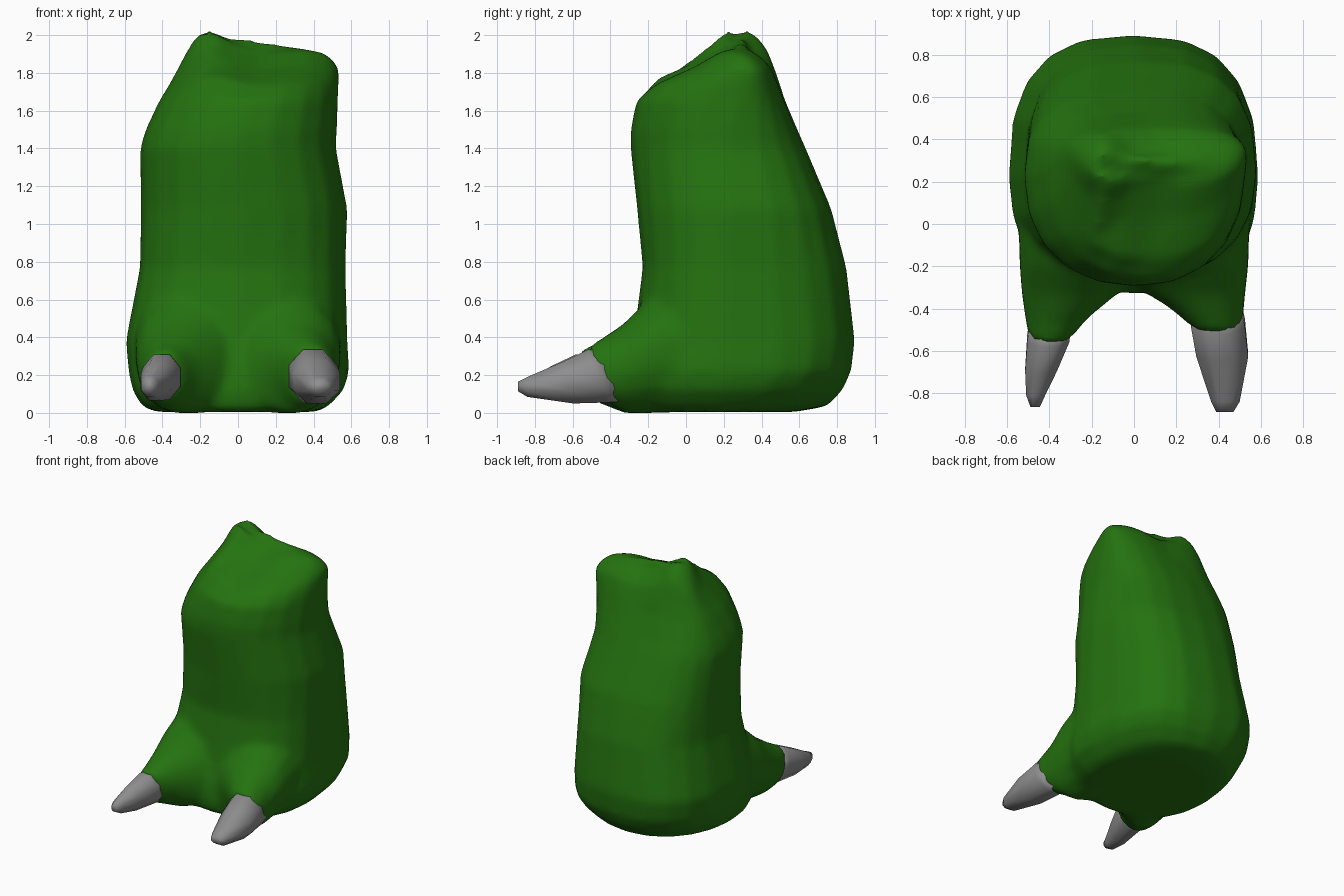
import bpy, bmesh, math


def material(name, rgb):
    m = bpy.data.materials.new(name)
    m.diffuse_color = (*rgb, 1)
    return m


GREEN = material("green skin", (0.018, 0.17, 0.005))
GREY = material("grey claw", (0.27, 0.27, 0.27))


def rounded(angle, power):
    c, s = math.cos(angle), math.sin(angle)
    f = lambda v: math.copysign(abs(v) ** (2 / power), v)
    return f(c), f(s)


def skin(bm, loops):
    """Close a list of point loops into a solid."""
    n = len(loops[0])
    loops = [[bm.verts.new(p) for p in loop] for loop in loops]
    faces = [bm.faces.new(loops[0]), bm.faces.new(loops[-1])]
    for a, b in zip(loops, loops[1:]):
        for i in range(n):
            j = (i + 1) % n
            faces.append(bm.faces.new((a[i], a[j], b[j], b[i])))
    bmesh.ops.recalc_face_normals(bm, faces=faces)


def leg_loop(z, x0, x1, y0, yc, y1, front, back, sides=20):
    """Level section: widest at yc, with its own front and back roundness."""
    loop = []
    for i in range(sides):
        a = 2 * math.pi * i / sides
        u, v = rounded(a, front if math.sin(a) < 0 else back)
        x = (x0 + x1) / 2 + (x1 - x0) / 2 * u
        y = yc + v * (y1 - yc if v > 0 else yc - y0)
        # two humps on the top
        hump = 0.15 * math.exp(-((x + 0.15) / 0.12) ** 2)
        hump += 0.04 * math.exp(-((x - 0.31) / 0.17) ** 2)
        loop.append((x, y, z + hump * min(1, max(0, (z - 1.62) / 0.25))))
    return loop


def toe_loop(pos, x0, x1, z0, z1, slant, sides, power):
    """Upright section, leaning by slant."""
    grow = 1 / rounded(math.pi / sides, power)[0]
    loop = []
    for i in range(sides):
        u, v = rounded(2 * math.pi * (i + 0.5) / sides, power)
        rise = (z1 - z0) / 2 * v * grow
        loop.append(((x0 + x1) / 2 + (x1 - x0) / 2 * u * grow,
                     pos - slant * rise, (z0 + z1) / 2 + rise))
    return loop


def finish(bm, name, mat):
    me = bpy.data.meshes.new(name)
    bm.to_mesh(me)
    bm.free()
    me.materials.append(mat)
    for p in me.polygons:
        p.use_smooth = True
    ob = bpy.data.objects.new(name, me)
    bpy.context.collection.objects.link(ob)
    return ob


bm = bmesh.new()

# leg, heel and top
skin(bm, [leg_loop(*r) for r in [
    (0.005, -0.44, 0.42, -0.30, 0.15, 0.58, 2.2, 2.0),
    (0.035, -0.51, 0.48, -0.32, 0.18, 0.75, 2.4, 2.1),
    (0.12, -0.56, 0.56, -0.33, 0.20, 0.83, 2.6, 2.3),
    (0.22, -0.58, 0.59, -0.32, 0.22, 0.875, 2.6, 2.6),
    (0.38, -0.595, 0.58, -0.28, 0.22, 0.895, 2.5, 2.7),
    (0.77, -0.52, 0.57, -0.23, 0.22, 0.85, 2.4, 2.6),
    (1.08, -0.515, 0.58, -0.26, 0.25, 0.77, 2.3, 2.6),
    (1.40, -0.52, 0.52, -0.295, 0.22, 0.635, 2.2, 2.6),
    (1.50, -0.49, 0.525, -0.295, 0.24, 0.59, 2.2, 2.6),
    (1.65, -0.42, 0.53, -0.265, 0.28, 0.525, 2.2, 2.6),
    (1.73, -0.37, 0.535, -0.17, 0.31, 0.49, 2.2, 2.6),
    (1.81, -0.32, 0.54, 0.04, 0.34, 0.45, 2.2, 2.6),
    (1.86, -0.28, 0.51, 0.14, 0.32, 0.39, 2.2, 2.4),
    (1.89, -0.23, 0.46, 0.20, 0.27, 0.33, 2.0, 2.0)]])

# toes, spreading from the leg with a web between them
left_toe = [(0.15, -0.55, 0.06, 0.01, 0.80, 0), (-0.20, -0.54, 0.04, 0.0, 0.60, 0),
            (-0.33, -0.53, -0.08, 0.0, 0.47, 0), (-0.44, -0.515, -0.22, 0.03, 0.37, 0.2),
            (-0.53, -0.50, -0.295, 0.06, 0.32, 0.35)]
right_toe = [(0.15, -0.06, 0.55, 0.01, 0.80, 0), (-0.20, -0.04, 0.54, 0.0, 0.60, 0),
             (-0.33, 0.06, 0.525, 0.0, 0.47, 0), (-0.40, 0.18, 0.52, 0.03, 0.40, 0.2),
             (-0.47, 0.265, 0.515, 0.05, 0.345, 0.35)]
for toe in (left_toe, right_toe):
    skin(bm, [toe_loop(*r, 16, 2.05) for r in toe])

leg = finish(bm, "leg", GREEN)
# fuse leg and toes into one smooth skin
remesh = leg.modifiers.new("fuse", 'REMESH')
remesh.mode = 'VOXEL'
remesh.voxel_size = 0.025
remesh.use_smooth_shade = True
smooth = leg.modifiers.new("soften", 'SMOOTH')
smooth.factor = 0.5
smooth.iterations = 10

# claws
claws = {
    "left_claw": [(-0.47, -0.495, -0.30, 0.07, 0.31, 0.35),
                  (-0.54, -0.505, -0.305, 0.07, 0.31, 0.35),
                  (-0.69, -0.515, -0.365, 0.065, 0.25, 0.2),
                  (-0.81, -0.51, -0.42, 0.085, 0.195, 0),
                  (-0.865, -0.49, -0.445, 0.115, 0.17, 0)],
    "right_claw": [(-0.40, 0.29, 0.51, 0.06, 0.33, 0.35),
                   (-0.47, 0.27, 0.525, 0.055, 0.335, 0.35),
                   (-0.62, 0.295, 0.54, 0.05, 0.275, 0.2),
                   (-0.84, 0.365, 0.50, 0.085, 0.19, 0),
                   (-0.89, 0.39, 0.47, 0.115, 0.165, 0)],
}
for name, rings in claws.items():
    bm = bmesh.new()
    skin(bm, [toe_loop(*r, 8, 2.0) for r in rings])
    finish(bm, name, GREY)
